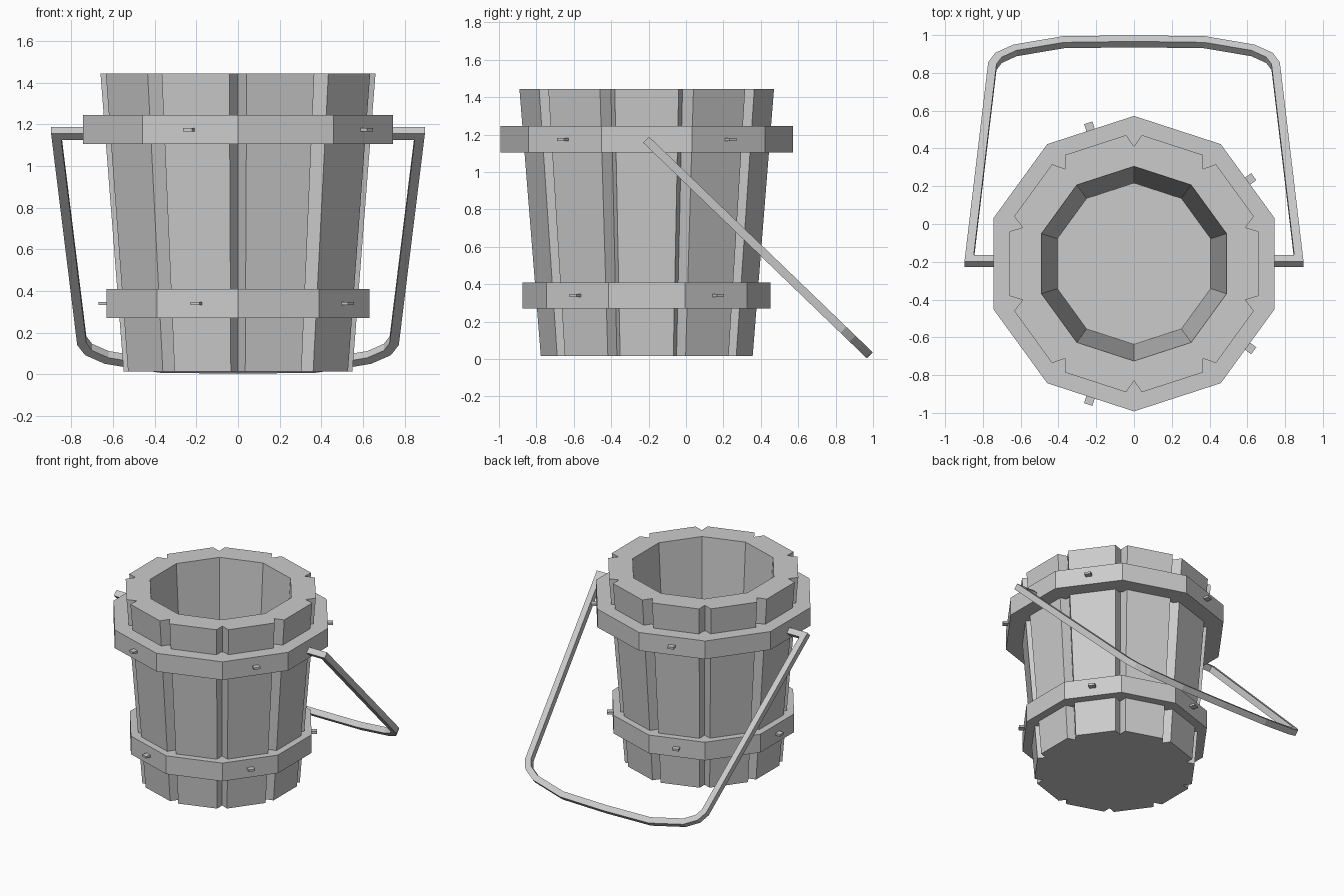
import bpy, bmesh
from math import sin, cos, radians
from mathutils import Vector, Matrix

if "Cube" in bpy.data.objects:
    bpy.data.objects.remove(bpy.data.objects["Cube"])

CY = -0.21   # bucket axis sits behind the origin, the handle hangs at the back


def make(name, loops, closed=False):
    """Skin a list of equal-length point loops; closed joins last to first."""
    bm = bmesh.new()
    rings = [[bm.verts.new(p) for p in lp] for lp in loops]
    n = len(rings[0])
    count = len(rings) if closed else len(rings) - 1
    for i in range(count):
        a, b = rings[i], rings[(i + 1) % len(rings)]
        for j in range(n):
            k = (j + 1) % n
            bm.faces.new((a[j], a[k], b[k], b[j]))
    if not closed:
        bm.faces.new(rings[0][::-1])
        bm.faces.new(rings[-1])
    bmesh.ops.recalc_face_normals(bm, faces=bm.faces)
    me = bpy.data.meshes.new(name)
    bm.to_mesh(me)
    bm.free()
    ob = bpy.data.objects.new(name, me)
    bpy.context.collection.objects.link(ob)
    return ob


def polar(r, deg, z):
    return Vector((r * cos(radians(deg)), CY + r * sin(radians(deg)), z))


def decagon(r, z):
    return [polar(r, 90 + 36 * k, z) for k in range(10)]


def stave_loop(s, z):
    # notched decagon: flat stave faces with a V groove at each corner
    return [polar(r * s, 90 + 36 * k + a, z) for k in range(10)
            for r, a in ((0.682, -3.5), (0.62, 0), (0.682, 3.5))]


def inner_loop(r, z):
    # plain decagon with three points per corner, to match the stave loop
    out = []
    c = decagon(r, z)
    for k in range(10):
        out += [c[k].lerp(c[k - 1], 0.06), c[k], c[k].lerp(c[(k + 1) % 10], 0.06)]
    return out


# Tapered bucket body with grooves, hollow inside
make("bucket_staves", [stave_loop(0.832, 0.015), stave_loop(1, 1.445),
                       inner_loop(0.515, 1.445), inner_loop(0.427, 0.04)])

# Hoops with small pegs on every second face
for label, r, rin, z0, z1, angles in (
        ("upper", 0.782, 0.62, 1.105, 1.245, (36, 108, 252, 324)),
        ("lower", 0.663, 0.54, 0.27, 0.41, (36, 108, 180, 252, 324))):
    make(label + "_hoop", [decagon(r, z0), decagon(r, z1),
                           decagon(rin, z1), decagon(rin, z0)], closed=True)
    apothem = r * cos(radians(18))
    for a in angles:
        rot = Matrix.Rotation(radians(a), 4, 'Z')
        mid = Vector((0, CY, (z0 + z1) / 2))
        make(label + "_peg", [[mid + rot @ Vector((apothem + d, y, z))
                               for y, z in ((-.023, -.008), (.023, -.008),
                                            (.023, .008), (-.023, .008))]
                              for d in (-0.03, 0.04)])

# Bail handle: square bar swept with mitred corners in a tilted plane
half = [(0.70, 0), (0.873, 0), (0.75, 1.435), (0.717, 1.495),
        (0.63, 1.55), (0.375, 1.61)]
path = [Vector(p) for p in half + [(0, 1.617)] + [(-x, t) for x, t in half[::-1]]]
pivot = Vector((0, -0.197, 1.157))
down = Vector((0, 0.72, -0.694))
normal = Vector((0, 0.694, 0.72))
H = 0.0225
sections = []
for i, p in enumerate(path):
    d0 = (p - path[max(i - 1, 0)]).normalized() if i else (path[1] - p).normalized()
    d1 = (path[i + 1] - p).normalized() if i < len(path) - 1 else d0
    n0, n1 = Vector((-d0.y, d0.x)), Vector((-d1.y, d1.x))
    m = (n0 + n1) / (1 + n0.dot(n1)) * H
    sections.append([pivot + Vector((q.x, 0, 0)) + down * q.y + normal * h
                     for q, h in ((p + m, H), (p - m, H), (p - m, -H), (p + m, -H))])
make("handle", sections)
